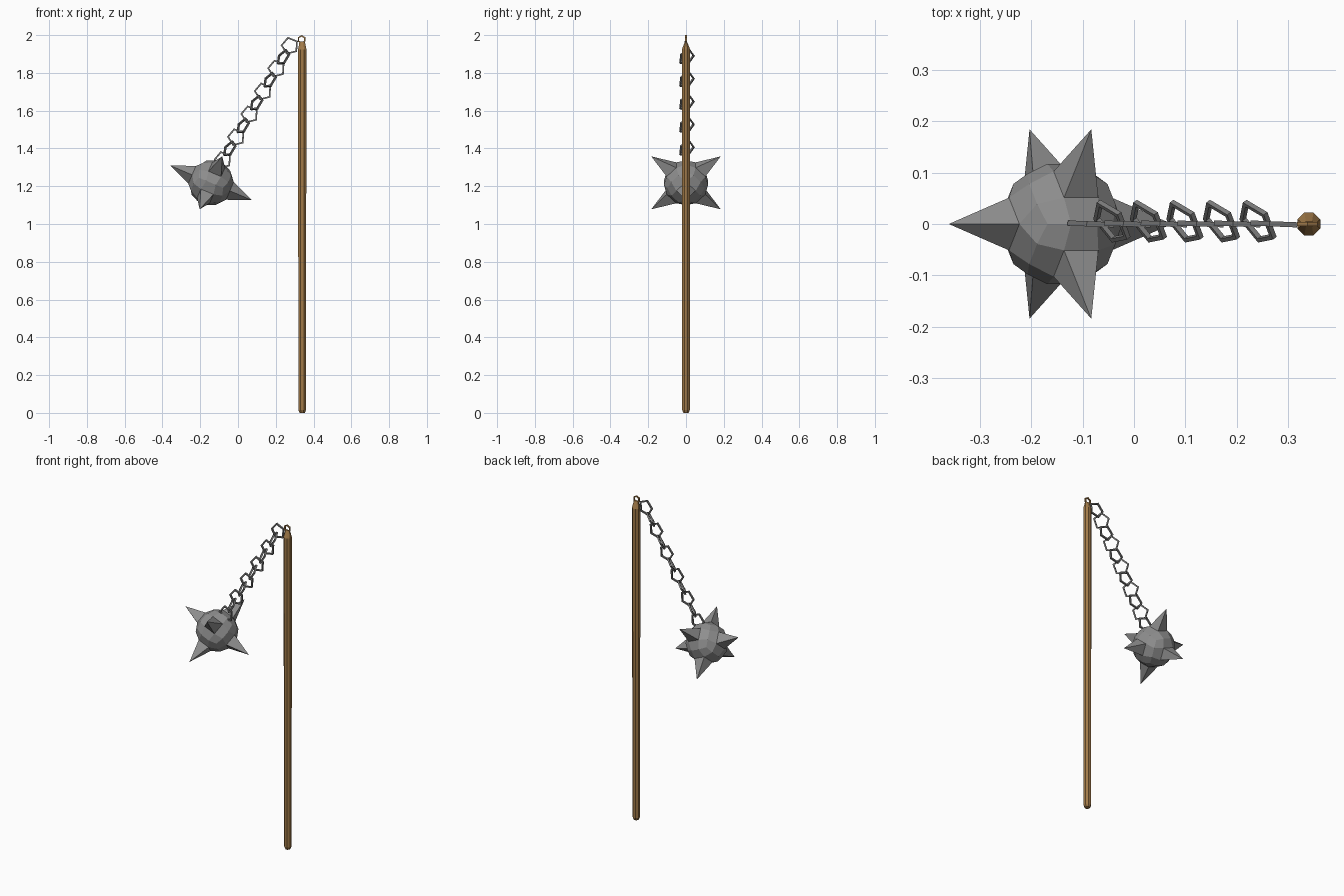
import bpy, bmesh
from math import cos, sin, pi, radians
from mathutils import Vector

if "Cube" in bpy.data.objects:
    bpy.data.objects.remove(bpy.data.objects["Cube"])


def material(name, r, g, b):
    m = bpy.data.materials.new(name)
    m.diffuse_color = (r, g, b, 1)
    m.use_nodes = True
    m.node_tree.nodes["Principled BSDF"].inputs["Base Color"].default_value = m.diffuse_color
    return m


wood = material("wood", .36, .195, .065)
steel = material("steel", .27, .27, .27)
dark_steel = material("dark_steel", .2, .2, .2)


def finish(bm, name, mat):
    bmesh.ops.recalc_face_normals(bm, faces=bm.faces)
    me = bpy.data.meshes.new(name)
    bm.to_mesh(me)
    bm.free()
    ob = bpy.data.objects.new(name, me)
    bpy.context.collection.objects.link(ob)
    me.materials.append(mat)
    return ob


def ring(name, centre, e1, e2, radius, thick, sides, start, mat):
    """Low-poly ring in the plane of e1/e2 with a square cross-section."""
    e1, e2 = Vector(e1).normalized(), Vector(e2).normalized()
    n = e1.cross(e2).normalized()
    bm = bmesh.new()
    loops = []
    for i in range(sides):
        a = start + 2 * pi * i / sides
        out = e1 * cos(a) + e2 * sin(a)
        loops.append([bm.verts.new(Vector(centre) + out * (radius + u * thick) + n * v * thick)
                      for u, v in ((1, 1), (-1, 1), (-1, -1), (1, -1))])
    for i in range(sides):
        p, q = loops[i], loops[(i + 1) % sides]
        for j in range(4):
            k = (j + 1) % 4
            bm.faces.new((p[j], p[k], q[k], q[j]))
    return finish(bm, name, mat)


# Handle: octagonal pole, chamfered foot, wedge-shaped top (z, rx, ry)
HX = 0.34
bm = bmesh.new()
prev = None
for z, rx, ry in ((0, .015, .015), (.016, .022, .022), (1.925, .0238, .0238), (1.967, .015, .005)):
    loop = [bm.verts.new((HX + rx * cos((i + .5) * pi / 4), ry * sin((i + .5) * pi / 4), z))
            for i in range(8)]
    if prev:
        for i in range(8):
            j = (i + 1) % 8
            bm.faces.new((prev[i], prev[j], loop[j], loop[i]))
    else:
        bm.faces.new(loop)
    prev = loop
bm.faces.new(prev)
finish(bm, "handle", wood)

# Eyelet on top of the handle
ring("handle_eyelet", (HX - .003, 0, 1.977), (1, 0, 0), (0, 0, 1), .019, .004, 6, pi / 2, wood)

# Chain: pentagonal links, alternately flat and crossed
first, step = Vector((.275, 0, 1.943)), Vector((-.0355, 0, -.0605))
for i in range(11):
    c = first + step * i
    if i % 2 == 0:
        ring(f"chain_link_{i}", c, (1, -.04, 0), (0, 0, 1), .044, .005, 5, radians(104), dark_steel)
    else:
        c += Vector((0, .003, 0))
        ring(f"chain_link_{i}", c, (-.5, .85, .2), (.51, .1, .86), .044, .005, 5, 0, dark_steel)

# Spiked ball: 3x3 rounded cube whose six middle faces rise into spikes
C = Vector((-.143, 0, 1.218))
spikes = [Vector(v) for v in ((-.217, 0, .092), (.06, .184, .14), (.06, -.184, .14))]
axes = [Vector(v).normalized() for v in ((-.217, 0, .092), (.279, .707, .65), (.279, -.707, .65))]
bm = bmesh.new()
bmesh.ops.create_cube(bm, size=2)
bmesh.ops.subdivide_edges(bm, edges=bm.edges[:], cuts=2, use_grid_fill=True)
middles = []
for f in bm.faces:
    m = f.calc_center_median()
    k = max(range(3), key=lambda i: abs(m[i]))
    if all(abs(m[i]) < .1 for i in range(3) if i != k):
        middles.append((f, spikes[k] * (1 if m[k] > 0 else -1)))
for v in bm.verts:
    d = v.co.normalized()
    v.co = C + (axes[0] * d.x + axes[1] * d.y + axes[2] * d.z) * .12
for f, tip in middles:
    poke = bmesh.ops.poke(bm, faces=[f])
    poke["verts"][0].co = C + tip
finish(bm, "spiked_ball", steel)
